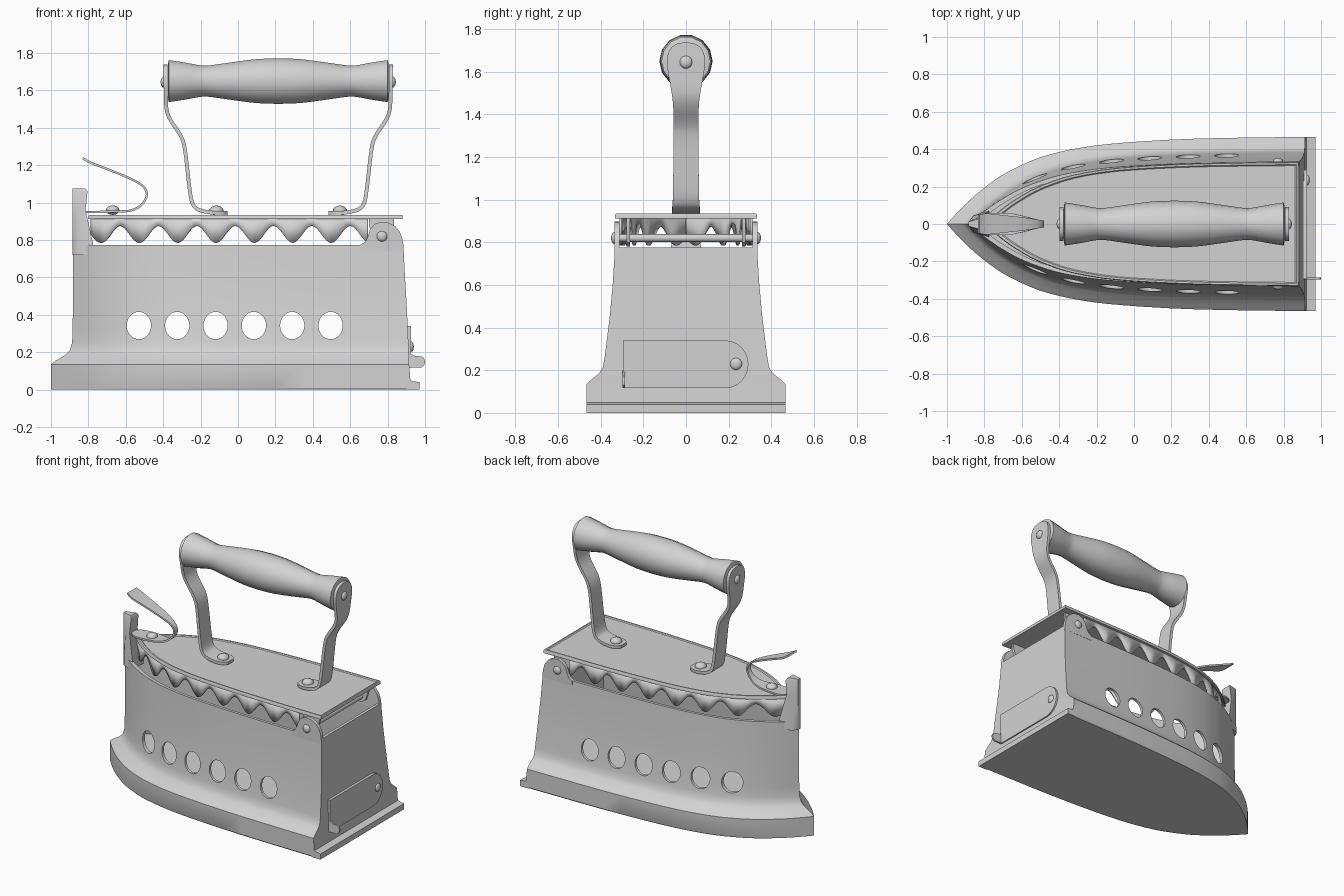
import bpy, bmesh, math
from mathutils import Vector

if "Cube" in bpy.data.objects:
    bpy.data.objects.remove(bpy.data.objects["Cube"])

steel = bpy.data.materials.new("light_grey")
steel.diffuse_color = (0.65, 0.65, 0.65, 1)
steel.use_nodes = True
steel.node_tree.nodes["Principled BSDF"].inputs["Base Color"].default_value = steel.diffuse_color


def smooth(ob, angle=35):
    ob.data.shade_smooth()
    ob.data.set_sharp_from_angle(angle=math.radians(angle))


def finish(name, bm, angle=35):
    bmesh.ops.recalc_face_normals(bm, faces=bm.faces)
    me = bpy.data.meshes.new(name)
    bm.to_mesh(me)
    bm.free()
    me.materials.append(steel)
    ob = bpy.data.objects.new(name, me)
    bpy.context.collection.objects.link(ob)
    smooth(ob, angle)
    return ob


def loft(name, rings, angle=35):
    """Skin a row of equal-sized closed rings and cap both ends."""
    bm = bmesh.new()
    vs = [[bm.verts.new(p) for p in r] for r in rings]
    n = len(vs[0])
    for a, b in zip(vs, vs[1:]):
        for i in range(n):
            j = (i + 1) % n
            bm.faces.new((a[i], a[j], b[j], b[i]))
    bm.faces.new(vs[0])
    bm.faces.new(vs[-1])
    return finish(name, bm, angle)


def prism(name, pts, axis, a, b):
    """Extrude a flat outline along x or y."""
    put = (lambda p, d: (d, p[0], p[1])) if axis == 'x' else (lambda p, d: (p[0], d, p[1]))
    return loft(name, [[put(p, d) for p in pts] for d in (a, b)])


def curve(pts, k=4):
    """Smooth curve through the points, k steps per span."""
    v = [Vector(p) for p in pts]
    v = [2 * v[0] - v[1]] + v + [2 * v[-1] - v[-2]]
    out = []
    for p0, p1, p2, p3 in zip(v, v[1:], v[2:], v[3:]):
        for s in range(k):
            t = s / k
            out.append(0.5 * (2 * p1 + (p2 - p0) * t + (2 * p0 - 5 * p1 + 4 * p2 - p3) * t * t
                              + (3 * p1 - p0 - 3 * p2 + p3) * t ** 3))
    return out + [v[-2]]


def ribbon(name, pts, thick):
    """Bent metal strip: points are x, z, half width."""
    path = curve(pts)
    rings = []
    for i, p in enumerate(path):
        d = path[min(i + 1, len(path) - 1)] - path[max(i - 1, 0)]
        n = Vector((-d.y, d.x)).normalized() * thick / 2
        w = max(p.z, 0.004)
        rings.append([(p.x + s * n.x, y, p.y + s * n.y)
                      for s, y in ((1, -w), (1, w), (-1, w), (-1, -w))])
    return loft(name, rings)


def rivet(name, loc, r, axis, height=0.5):
    """Domed rivet head squashed along its axis."""
    bm = bmesh.new()
    bmesh.ops.create_uvsphere(bm, u_segments=16, v_segments=8, radius=r)
    scale = [1, 1, 1]
    scale['xyz'.index(axis)] = height
    bmesh.ops.scale(bm, vec=scale, verts=bm.verts)
    bmesh.ops.translate(bm, vec=loc, verts=bm.verts)
    return finish(name, bm)


def rod(name, a, b, r, sides=16):
    pa, pb = Vector(a), Vector(b)
    q = (pb - pa).to_track_quat('Z', 'Y')
    c = [q @ Vector((r * math.cos(i * math.tau / sides), r * math.sin(i * math.tau / sides), 0))
         for i in range(sides)]
    return loft(name, [[p + v for v in c] for p in (pa, pb)])


# Pointed plan shape: fraction along length, fraction of half width
PLAN = curve([(0, 0), (.015, .07), (.04, .18), (.08, .335), (.144, .535), (.21, .68),
              (.28, .79), (.38, .88), (.5, .935), (.7, .98), (1, 1)], 3)


def outline(z, x0, x1, w):
    side = [(x0 + p.x * (x1 - x0), p.y * w, z) for p in PLAN]
    return side[::-1] + [(x, -y, z) for x, y, z in side[1:]]


def half_width(t):
    for a, b in zip(PLAN, PLAN[1:]):
        if t <= b.x:
            return a.y + (b.y - a.y) * (t - a.x) / (b.x - a.x)
    return 1


# Hollow body with flared foot: z, front x, back x, half width
LEVELS = [(0, -1, .925, .46), (.01, -1, .925, .466), (.135, -1, .915, .466), (.155, -.975, .915, .445),
          (.185, -.925, .913, .408), (.21, -.9, .912, .391), (.25, -.887, .911, .383),
          (.32, -.884, .908, .374), (.45, -.883, .902, .358), (.6, -.882, .893, .344),
          (.775, -.882, .884, .333)]
outer = [outline(*l) for l in LEVELS]
inner = [outline(z, a + .04, b - .02, w - .02) for z, a, b, w in LEVELS[:4:-1]]
body = loft("body", outer + inner, 30)

# Row of vent holes cut through both sides
bm = bmesh.new()
for k in range(7):
    made = bmesh.ops.create_cone(bm, cap_ends=True, segments=28, radius1=1, radius2=1, depth=1.4)
    for v in made['verts']:
        x, y, z = v.co
        v.co = (-.53 + .205 * k + .065 * x, z, .343 + .073 * y)
cutter = finish("vent_cutter", bm)
cutter.hide_render = True
mod = body.modifiers.new("vents", 'BOOLEAN')
mod.operation, mod.solver, mod.object = 'DIFFERENCE', 'EXACT', cutter
bpy.context.view_layer.objects.active = body
bpy.ops.object.modifier_apply(modifier=mod.name)
bpy.data.objects.remove(cutter)
smooth(body, 30)

# Rear lip of the sole plate
prism("sole_lip", [(.9, 0), (.97, 0), (.97, .04), (.94, .045), (.9, .055)], 'y', -.466, .466)

# Front post rising from the prow
def post_ring(z, xb, w):
    return [(-.884, -.012, z), (-.86, -w * .6, z), (xb, -w, z), (xb, w, z),
            (-.86, w * .6, z), (-.884, .012, z)]
loft("front_post", [post_ring(.72, -.775, .075), post_ring(.78, -.775, .07), post_ring(.96, -.815, .045),
                    post_ring(1.06, -.805, .04), post_ring(1.075, -.815, .03)], 40)

# Lid with a shallow raised rim
loft("lid", [outline(.912, -.8, .88, .332), outline(.93, -.8, .88, .332), outline(.935, -.795, .877, .328),
             outline(.935, -.775, .868, .318), outline(.929, -.765, .862, .312)], 40)

# Scalloped skirt below the lid, mirrored to both sides
bm = bmesh.new()
for s in (-1, 1):
    prev = None
    for i in range(141):
        x = -.785 + 1.48 * i / 140
        y = s * .308 * half_width((x + .785) / 1.65)
        z = .83 - .045 * math.cos(math.tau * (x + .527) / .205)
        col = [bm.verts.new((x, y, .92)), bm.verts.new((x, y, z))]
        if prev:
            bm.faces.new((prev[0], col[0], col[1], prev[1]))
        prev = col
skirt = finish("lid_skirt", bm)
sol = skirt.modifiers.new("thickness", 'SOLIDIFY')
sol.thickness, sol.offset = .01, 0

# Hinge ears, rivets, lugs and pin
EAR = [(.655, .74), (.655, .775), (.68, .79), (.695, .82), (.705, .855), (.73, .885), (.765, .898), (.805, .893),
       (.84, .875), (.865, .845), (.878, .81), (.884, .775), (.886, .74)]
LUG = [(.70, .915), (.70, .88), (.73, .80), (.77, .78), (.81, .80), (.835, .88), (.835, .915)]
for s, side in ((-1, "left"), (1, "right")):
    prism(side + "_hinge_ear", EAR, 'y', s * .312, s * .335)
    rivet(side + "_hinge_rivet", (.77, s * .335, .82), .028, 'y', .6)
    prism(side + "_hinge_lug", LUG, 'y', s * .262, s * .28)
rod("hinge_pin", (.77, -.33, .82), (.77, .33, .82), .018)

# Curled thumb latch on the lid tip
ribbon("latch", [(-.82, .95, .02), (-.77, .95, .055), (-.67, .953, .058), (-.58, .957, .04), (-.52, .985, .024),
                 (-.487, 1.04, .018), (-.51, 1.09, .022), (-.59, 1.135, .035), (-.70, 1.18, .047),
                 (-.79, 1.215, .056), (-.83, 1.238, .05)], .012)
rivet("latch_rivet", (-.67, 0, .96), .036, 'z', .7)

# Handle straps mirrored about the grip centre
MID = .215
STRAP = [(-.388, 1.738, .01), (-.388, 1.728, .05), (-.388, 1.70, .078), (-.388, 1.65, .09), (-.386, 1.59, .083),
         (-.382, 1.5, .067), (-.36, 1.44, .06), (-.305, 1.355, .059), (-.283, 1.28, .058),
         (-.262, 1.1, .06), (-.245, 1.0, .062), (-.21, .962, .064), (-.14, .947, .066),
         (-.085, .945, .058), (-.055, .945, .03)]
for m, side in ((1, "front"), (-1, "rear")):
    fx = lambda x: MID + m * (x - MID)
    ribbon(side + "_handle_strap", [(fx(x), z, w) for x, z, w in STRAP], .02)
    rivet(side + "_foot_rivet", (fx(-.115), 0, .958), .038, 'z', .7)
    rivet(side + "_grip_rivet", (fx(-.396), 0, 1.645), .03, 'x', .6)

# Turned grip
GRIP = curve([(0, .125), (.12, .12), (.25, .103), (.37, .086), (.42, .087), (.5, .102), (.585, .115)], 3)
prof = [(-p.x, p.y) for p in GRIP[:0:-1]] + [(p.x, p.y) for p in GRIP]
prof = [(-.59, .095)] + prof + [(.59, .095)]
loft("grip", [[(MID + x, r * math.cos(i * math.tau / 14), 1.65 + r * math.sin(i * math.tau / 14))
               for i in range(14)] for x, r in prof], 40)

# Sliding draught door with pull tab and pivot on the rear wall
arc = [(.185 + .108 * math.sin(a), .228 + .112 * math.cos(a))
       for a in (math.pi * i / 12 for i in range(13))]
door = prism("draught_door", [(-.295, .116), (-.295, .34)] + arc, 'x', .9, .926)
rivet("door_rivet", (.926, .235, .23), .028, 'x', .5)
prism("door_tab", [(.915, .118), (.98, .118), (.995, .13), (1, .15), (.995, .168), (.98, .178),
                   (.94, .182), (.915, .2)], 'y', -.297, -.285)
